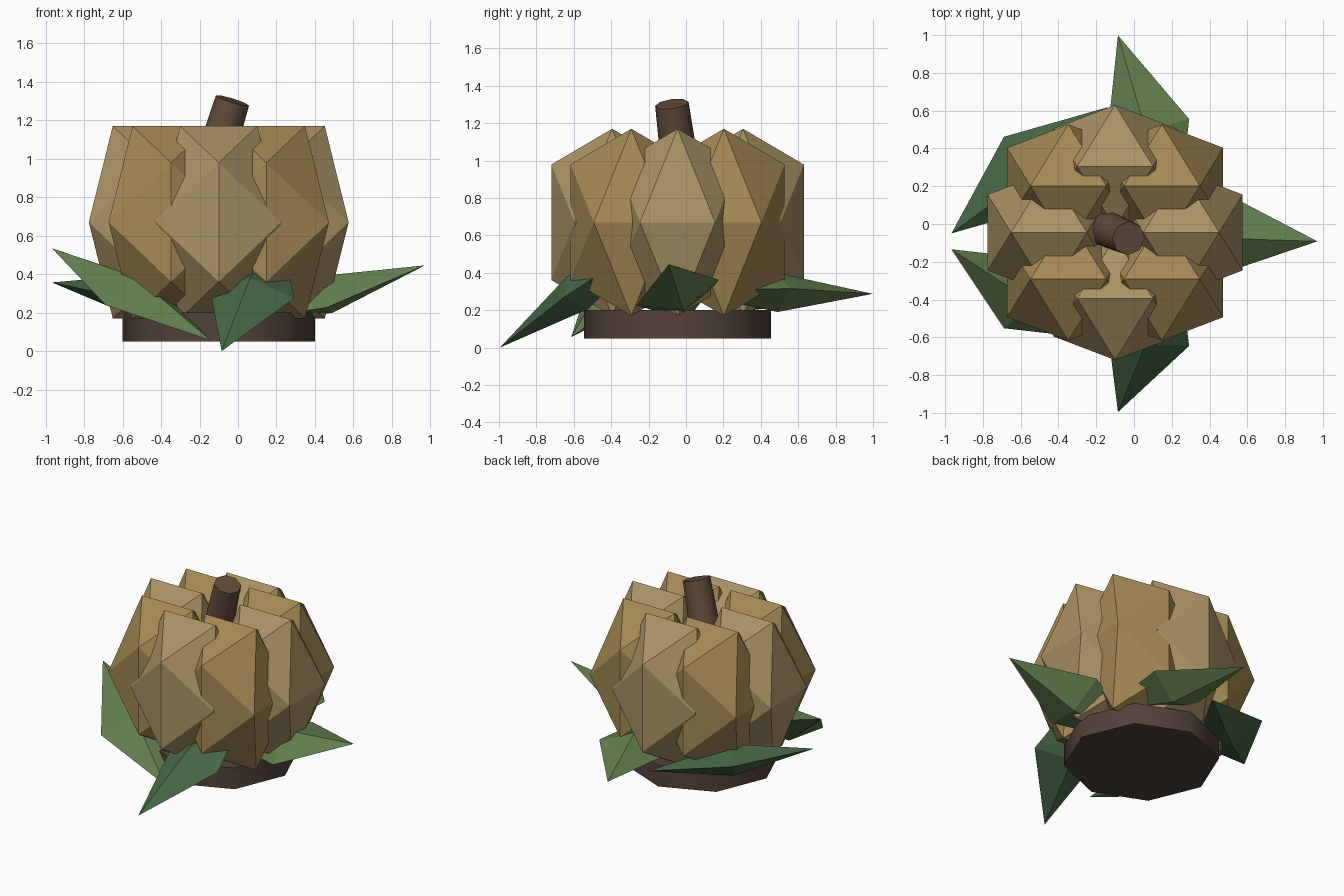
import bpy, bmesh
from math import sin, cos, radians, sqrt
from mathutils import Matrix, Vector

if "Cube" in bpy.data.objects:
    bpy.data.objects.remove(bpy.data.objects["Cube"])

CX, CY = -0.10, -0.045          # axis of the gourd


def material(name, rgb):
    m = bpy.data.materials.new(name)
    m.diffuse_color = (*rgb, 1)
    m.use_nodes = True
    m.node_tree.nodes["Principled BSDF"].inputs["Base Color"].default_value = m.diffuse_color
    return m


tan = material("tan_rind", (0.40, 0.29, 0.13))
tan_dark = material("warm_rind", (0.37, 0.25, 0.09))
green = material("light_leaf", (0.125, 0.215, 0.080))
green_dark = material("dark_leaf", (0.060, 0.135, 0.060))
wood = material("stem_wood", (0.130, 0.075, 0.045))
soil = material("base_wood", (0.085, 0.055, 0.042))


def hull(name, points, matrix, mat):
    """Flat-faced solid from the convex hull of a few points."""
    bm = bmesh.new()
    for p in points:
        bm.verts.new(p)
    bmesh.ops.convex_hull(bm, input=bm.verts[:])
    bmesh.ops.transform(bm, matrix=matrix, verts=bm.verts[:])
    bmesh.ops.recalc_face_normals(bm, faces=bm.faces[:])
    mesh = bpy.data.meshes.new(name)
    bm.to_mesh(mesh)
    bm.free()
    mesh.materials.append(mat)
    ob = bpy.data.objects.new(name, mesh)
    bpy.context.collection.objects.link(ob)
    return ob


def post(name, r_low, r_top, depth, loc, direction, mat):
    """Eight-sided tapered cylinder with smooth sides and sharp rims."""
    bpy.ops.mesh.primitive_cone_add(vertices=8, radius1=r_low, radius2=r_top,
                                    depth=depth, location=loc)
    ob = bpy.context.object
    ob.name = name
    ob.rotation_euler = Vector((0, 0, 1)).rotation_difference(Vector(direction)).to_euler()
    ob.data.materials.append(mat)
    bpy.ops.object.shade_smooth_by_angle(angle=radians(60))
    return ob


# Rind segments: eight stretched icosahedra in a ring, all facing the same way
t = (1 + sqrt(5)) / 2
ico = []
for a in (-1, 1):
    for b in (-t, t):
        ico += [(a, 0, b), (0, b, a), (b, a, 0)]
size = Matrix.Diagonal((0.325 / t, 0.325 / t, 0.5 / t, 1))
for i in range(8):
    ang = radians(45 * i)
    pos = Matrix.Translation((CX + 0.35 * cos(ang), CY + 0.35 * sin(ang), 0.67))
    hull(f"rind_segment_{i + 1}", ico, pos @ size, tan if i % 2 == 0 else tan_dark)

# Leaves: five flattened octahedra, pitched, turned and leaning together
octa = [(1, 0, 0), (-1, 0, 0), (0, 1, 0), (0, -1, 0), (0, 0, 1), (0, 0, -1)]
for i in range(5):
    ang = radians(72 * i)
    pos = Matrix.Translation((CX + 0.56 * cos(ang), CY - 0.56 * sin(ang), 0.295))
    turn = (Matrix.Rotation(0.3, 4, 'X') @ Matrix.Rotation(ang, 4, 'Z')
            @ Matrix.Rotation(-0.3, 4, 'Y'))
    shape = Matrix.Diagonal((0.535, 0.23, 0.105, 1))
    hull(f"leaf_{i + 1}", octa, pos @ turn @ shape, green if i % 2 == 0 else green_dark)

# Leaning stem and round base
post("stem", 0.105, 0.09, 0.49, (CX, CY, 1.07), (0.29, -0.125, 0.95), wood)
post("base", 0.5, 0.5, 0.15, (CX, CY, 0.125), (0, 0, 1), soil)
